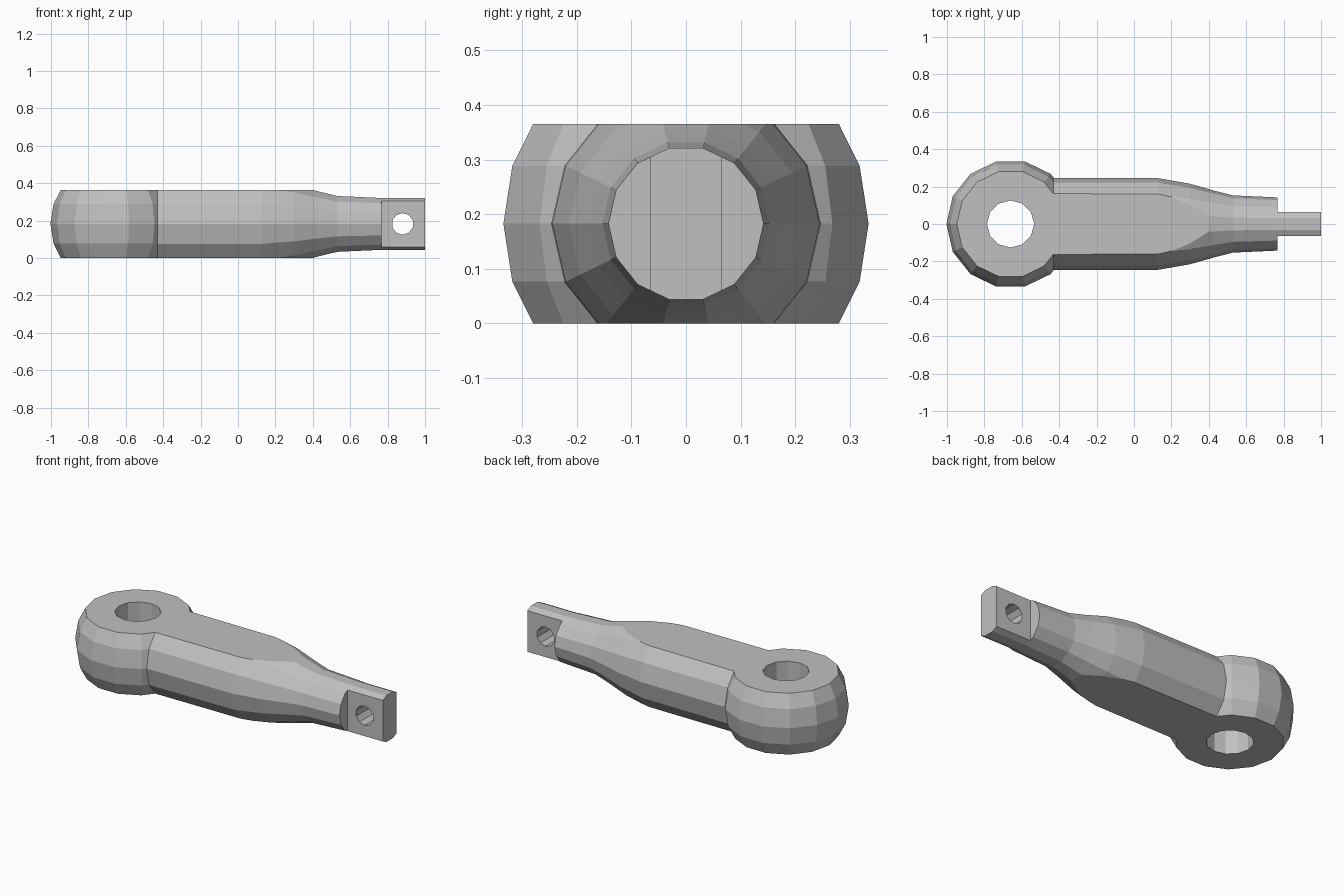
import bpy, math
from mathutils import Matrix, Vector

if "Cube" in bpy.data.objects:
    bpy.data.objects.remove(bpy.data.objects["Cube"], do_unlink=True)

HEIGHT = 0.365
MID = HEIGHT / 2
HEAD_X = -0.66

grey = bpy.data.materials.new("light grey")
grey.use_nodes = True
colour = (0.53, 0.53, 0.53, 1)
grey.diffuse_color = colour
grey.node_tree.nodes["Principled BSDF"].inputs["Base Color"].default_value = colour


def revolve_x(name, profile, sides):
    """Closed solid of revolution about the long axis; profile is (x, radius)."""
    verts = [(x, r * math.cos(a), MID + r * math.sin(a))
             for x, r in profile
             for a in (math.tau * i / sides for i in range(sides))]
    faces = [(k * sides + i, k * sides + (i + 1) % sides,
              (k + 1) * sides + (i + 1) % sides, (k + 1) * sides + i)
             for k in range(len(profile) - 1) for i in range(sides)]
    last = (len(profile) - 1) * sides
    faces.append(tuple(reversed(range(sides))))
    faces.append(tuple(range(last, last + sides)))
    mesh = bpy.data.meshes.new(name)
    mesh.from_pydata(verts, [], faces)
    mesh.flip_normals()
    obj = bpy.data.objects.new(name, mesh)
    bpy.context.collection.objects.link(obj)
    # make every face point outward
    bpy.context.view_layer.objects.active = obj
    bpy.ops.object.select_all(action='DESELECT')
    obj.select_set(True)
    bpy.ops.object.mode_set(mode='EDIT')
    bpy.ops.mesh.select_all(action='SELECT')
    bpy.ops.mesh.normals_make_consistent(inside=False)
    bpy.ops.object.mode_set(mode='OBJECT')
    return obj


def box(name, low, high):
    low, high = Vector(low), Vector(high)
    bpy.ops.mesh.primitive_cube_add(size=1)
    obj = bpy.context.object
    obj.name = name
    obj.data.transform(Matrix.Translation((low + high) / 2)
                       @ Matrix.Diagonal((high - low).to_4d()))
    return obj


def pin(name, centre, radius, sides, tilt=0):
    bpy.ops.mesh.primitive_cylinder_add(vertices=sides, radius=radius, depth=1.5,
                                        location=centre, rotation=(tilt, 0, 0))
    bpy.context.object.name = name
    return bpy.context.object


def combine(target, tool, operation):
    mod = target.modifiers.new(tool.name, 'BOOLEAN')
    mod.operation = operation
    mod.solver = 'EXACT'
    mod.object = tool
    bpy.context.view_layer.objects.active = target
    bpy.ops.object.modifier_apply(modifier=mod.name)
    bpy.data.objects.remove(tool, do_unlink=True)


# Tapered shank
link = revolve_x("connecting_link", [
    (HEAD_X, 0.247), (-0.38, 0.247), (0.13, 0.245), (0.3, 0.215),
    (0.43, 0.178), (0.53, 0.153), (0.77, 0.142), (1.0, 0.142)], 14)

# Ball-shaped eye end
bpy.ops.mesh.primitive_uv_sphere_add(segments=14, ring_count=10, radius=0.343,
                                     location=(HEAD_X, 0, MID),
                                     rotation=(0, 0, math.pi / 14))
bpy.context.object.name = "eye_ball"
combine(link, bpy.context.object, 'UNION')

# Flat top and bottom
combine(link, box("flat_limits", (-1.2, -0.6, 0), (1.2, 0.6, HEIGHT)), 'INTERSECT')

# Flat tongue at the narrow end
for side, y0, y1 in (("left", 0.065, 0.5), ("right", -0.5, -0.065)):
    combine(link, box("tongue_cut_" + side, (0.768, y0, -0.3), (1.3, y1, 0.7)),
            'DIFFERENCE')

# Vertical bore in the eye, cross bore in the tongue
combine(link, pin("eye_bore", (HEAD_X, 0, MID), 0.126, 12), 'DIFFERENCE')
combine(link, pin("tongue_bore", (0.88, 0, MID), 0.058, 10, math.pi / 2), 'DIFFERENCE')

# Single colour, flat facets
link.data.materials.clear()
link.data.materials.append(grey)
for face in link.data.polygons:
    face.material_index = 0
    face.use_smooth = False
